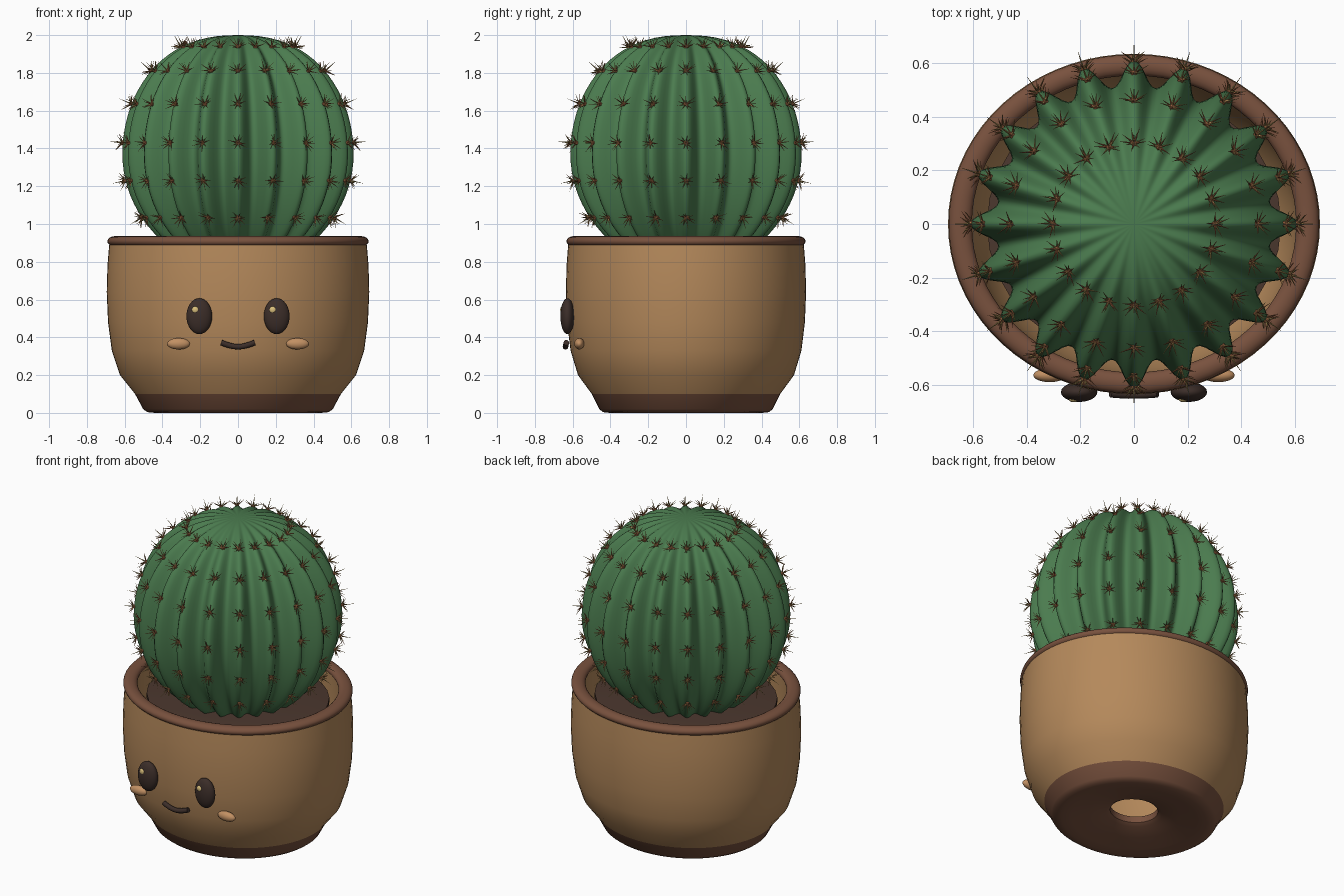
import bpy, bmesh, math, random
from mathutils import Matrix, Vector

random.seed(4)
if "Cube" in bpy.data.objects:
    bpy.data.objects.remove(bpy.data.objects["Cube"], do_unlink=True)


def material(name, r, g, b):
    m = bpy.data.materials.new(name)
    m.use_nodes = True
    m.diffuse_color = (r, g, b, 1)
    m.node_tree.nodes["Principled BSDF"].inputs["Base Color"].default_value = (r, g, b, 1)
    return m


clay = material("tan clay", 0.46, 0.25, 0.105)
brown = material("brown glaze", 0.19, 0.083, 0.048)
soil_mat = material("dark soil", 0.07, 0.038, 0.027)
green = material("cactus green", 0.07, 0.2, 0.078)
rust = material("rust spine", 0.36, 0.14, 0.06)
straw = material("straw spine", 0.42, 0.3, 0.1)
dark = material("dark face paint", 0.045, 0.027, 0.022)
blush = material("cheek tan", 0.54, 0.28, 0.125)
glint = material("eye glint", 0.7, 0.52, 0.2)


def finish(bm, name, mats, angle=40):
    bmesh.ops.recalc_face_normals(bm, faces=bm.faces)
    mesh = bpy.data.meshes.new(name)
    bm.to_mesh(mesh)
    bm.free()
    ob = bpy.data.objects.new(name, mesh)
    bpy.context.collection.objects.link(ob)
    for m in mats:
        mesh.materials.append(m)
    bpy.ops.object.select_all(action="DESELECT")
    ob.select_set(True)
    bpy.context.view_layer.objects.active = ob
    if angle:
        bpy.ops.object.shade_smooth_by_angle(angle=math.radians(angle))
    return ob


def lathe(profile, depth, sides=72, closed=True):
    """Turn a radius/height profile into an oval ring of faces."""
    bm = bmesh.new()
    rings = []
    for r, z in profile:
        ring = []
        for i in range(sides):
            a = math.tau * i / sides
            ring.append(bm.verts.new((r * math.cos(a), r * depth * math.sin(a), z)))
        rings.append(ring)
    pairs = list(zip(rings, rings[1:] + rings[:1])) if closed else list(zip(rings, rings[1:]))
    for lo, hi in pairs:
        for i in range(sides):
            j = (i + 1) % sides
            bm.faces.new((lo[i], lo[j], hi[j], hi[i]))
    if not closed:
        bm.faces.new(rings[0])
        bm.faces.new(rings[-1])
    return bm


def ellipsoid(name, mat, centre, radii):
    bm = bmesh.new()
    bmesh.ops.create_uvsphere(bm, u_segments=24, v_segments=16, radius=1,
                              matrix=Matrix.Translation(centre) @ Matrix.Diagonal((*radii, 1)))
    return finish(bm, name, [mat], 60)


# Pot: hollow oval wall, brown foot and a drainage hole
OVAL = 0.915
bm = lathe([(0.145, 0.1), (0.145, 0.06), (0.17, 0.045), (0.28, 0.03), (0.38, 0.006),
            (0.44, 0), (0.48, 0.004), (0.502, 0.02), (0.545, 0.1), (0.625, 0.2),
            (0.668, 0.33), (0.688, 0.48), (0.695, 0.64), (0.691, 0.78), (0.682, 0.89),
            (0.61, 0.9), (0.615, 0.64), (0.59, 0.35), (0.53, 0.2), (0.45, 0.1)], OVAL)
for f in bm.faces:
    f.material_index = int(f.calc_center_median().z < 0.099)
finish(bm, "pot", [clay, brown])

# Rolled rim
rim = []
for i in range(16):
    a = math.tau * i / 16
    rim.append((0.649 + 0.043 * math.cos(a), 0.908 + 0.028 * math.sin(a)))
finish(lathe(rim, OVAL), "pot_rim", [brown], 60)

# Soil
finish(lathe([(0.5, 0.78), (0.55, 0.82), (0.55, 0.85), (0.4, 0.865)], 0.92, 32, False),
       "soil", [soil_mat])

# Ribbed cactus body
RIBS, STEPS, ROWS = 20, 12, 44
MID, TALL, WIDE = 1.37, 0.63, 0.612


def body_radius(z):
    c = max(-1, min(1, (z - MID) / TALL))
    return WIDE * math.sqrt(1 - c * c) ** (0.85 if c > 0 else 1.1)


def rib_scale(i):
    wave = 0.5 + 0.5 * math.cos(math.tau * i / STEPS)
    return 1 - 0.16 * (1 - wave ** 1.15)


bm = bmesh.new()
count = RIBS * STEPS
rings = []
for k in range(1, ROWS):
    z = MID - TALL * math.cos(math.pi * k / ROWS)
    rings.append([bm.verts.new((body_radius(z) * rib_scale(i) * math.cos(math.tau * i / count),
                                body_radius(z) * rib_scale(i) * math.sin(math.tau * i / count), z))
                  for i in range(count)])
for lo, hi in zip(rings, rings[1:]):
    for i in range(count):
        j = (i + 1) % count
        bm.faces.new((lo[i], lo[j], hi[j], hi[i]))
for ring, z in ((rings[0], MID - TALL), (rings[-1], MID + TALL)):
    pole = bm.verts.new((0, 0, z))
    for i in range(count):
        bm.faces.new((ring[i], ring[(i + 1) % count], pole))
finish(bm, "cactus_body", [green], 75)

# Spine clusters along every rib
bm = bmesh.new()


def paint(result, index):
    for v in result["verts"]:
        for f in v.link_faces:
            f.material_index = index


def spine(base, direction, length, index):
    turn = direction.to_track_quat("Z", "Y").to_matrix().to_4x4()
    place = Matrix.Translation(base + direction * length / 2) @ turn
    paint(bmesh.ops.create_cone(bm, segments=4, radius1=0.0042, radius2=0.0004,
                                depth=length, matrix=place), index)


for z in (1.035, 1.23, 1.43, 1.635, 1.81, 1.937):
    r = body_radius(z)
    for n in range(RIBS):
        a = math.tau * n / RIBS
        out = Vector((math.cos(a), math.sin(a), 0))
        base = out * r + Vector((0, 0, z))
        normal = (out * r / WIDE ** 2 + Vector((0, 0, (z - MID) / TALL ** 2))).normalized()
        side = Vector((-out.y, out.x, 0))
        up = normal.cross(side)
        paint(bmesh.ops.create_icosphere(bm, subdivisions=1, radius=0.013,
                                         matrix=Matrix.Translation(base)), 0)
        spine(base, normal, 0.07, 1)
        for s in range(9):
            b = math.tau * s / 9 + random.uniform(-0.25, 0.25)
            d = normal * random.uniform(0.35, 0.9) + side * math.cos(b) + up * math.sin(b)
            spine(base, d.normalized(), random.uniform(0.045, 0.065), s % 2)
finish(bm, "spines", [rust, straw], 0)

# Face: eyes with glints, and cheeks
for side, x in (("left", 1), ("right", -1)):
    ellipsoid(side + "_eye", dark, (x * 0.205, -0.628, 0.512), (0.068, 0.037, 0.095))
    ellipsoid(side + "_eye_glint", glint, (x * 0.205 - 0.02, -0.654, 0.545), (0.019, 0.012, 0.019))
    ellipsoid(side + "_cheek", blush, (x * 0.315, -0.565, 0.366), (0.061, 0.026, 0.03))

# Smiling mouth
curve = bpy.data.curves.new("mouth", "CURVE")
curve.dimensions = "3D"
curve.bevel_depth = 0.015
curve.bevel_resolution = 3
curve.use_fill_caps = True
path = curve.splines.new("POLY")
path.points.add(8)
for i, p in enumerate(path.points):
    x = -0.088 + 0.022 * i
    p.co = (x, -0.638 + 0.6 * x * x, 0.372 - 0.022 * math.cos(x / 0.088 * math.pi / 2), 1)
curve.materials.append(dark)
mouth = bpy.data.objects.new("mouth", curve)
bpy.context.collection.objects.link(mouth)
bpy.ops.object.select_all(action="DESELECT")
mouth.select_set(True)
bpy.context.view_layer.objects.active = mouth
bpy.ops.object.convert(target="MESH")
bpy.ops.object.shade_smooth_by_angle(angle=math.radians(50))
